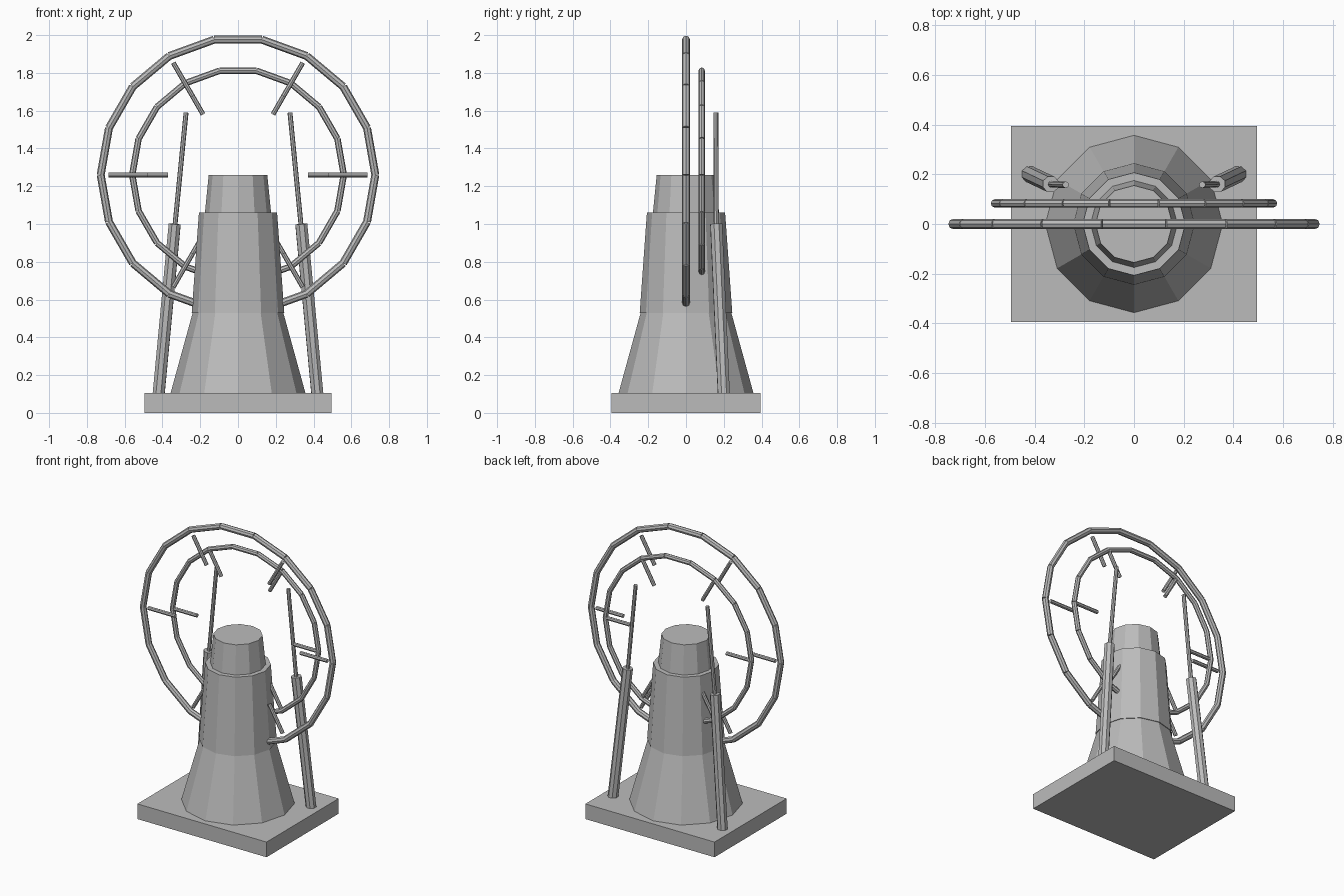
import bpy
from math import cos, sin, radians
from mathutils import Vector

cube = bpy.data.objects.get("Cube")
if cube:
    bpy.data.objects.remove(cube, do_unlink=True)

grey = bpy.data.materials.new("plain grey")
grey.use_nodes = True
GREY = (0.5, 0.5, 0.5, 1)
grey.diffuse_color = GREY
grey.node_tree.nodes["Principled BSDF"].inputs["Base Color"].default_value = GREY

HUB_Z = 1.26


def finish(name):
    obj = bpy.context.object
    obj.name = name
    obj.data.materials.append(grey)
    return obj


def rod(name, a, b, radius):
    """Eight-sided rod between two points."""
    a, b = Vector(a), Vector(b)
    bpy.ops.mesh.primitive_cylinder_add(vertices=8, radius=radius, depth=(b - a).length,
                                        location=(a + b) / 2)
    obj = finish(name)
    obj.rotation_euler = (b - a).to_track_quat("Z", "Y").to_euler()
    return obj


def tier(name, bottom, top, r1, r2):
    """Tapered twelve-sided tower section."""
    bpy.ops.mesh.primitive_cone_add(vertices=12, radius1=r1, radius2=r2, depth=top - bottom,
                                    location=(0, 0, (bottom + top) / 2))
    finish(name)


def on_wheel(radius, degrees, y):
    t = radians(degrees)
    return (radius * cos(t), y, HUB_Z + radius * sin(t))


# Base slab
bpy.ops.mesh.primitive_cube_add(size=1, location=(0, 0, 0.0525))
finish("base_slab").scale = (0.99, 0.79, 0.105)

# Stepped tower
tier("tower_lower", 0.105, 0.53, 0.357, 0.24)
tier("tower_middle", 0.53, 1.06, 0.245, 0.207)
tier("tower_top", 1.06, HUB_Z, 0.175, 0.155)

# Wheels: rim of straight tubes and short floating spokes
for name, y, radius, tube, inner, outer in (("front", 0, 0.727, 0.021, 0.48, 0.686),
                                            ("back", 0.083, 0.56, 0.017, 0.37, 0.55)):
    for i in range(18):
        rod(f"{name}_rim_{i + 1}", on_wheel(radius, i * 20, y),
            on_wheel(radius, i * 20 + 20, y), tube)
    for i in range(6):
        rod(f"{name}_spoke_{i + 1}", on_wheel(inner, i * 60, y),
            on_wheel(outer, i * 60, y), 0.013)

# Leaning posts with thin rods on top
for side, s in (("left", 1), ("right", -1)):
    rod(f"{side}_post", (s * 0.42, 0.2, 0.1), (s * 0.335, 0.16, 1.0), 0.034)
    rod(f"{side}_post_rod", (s * 0.335, 0.16, 0.98), (s * 0.275, 0.158, 1.59), 0.013)
